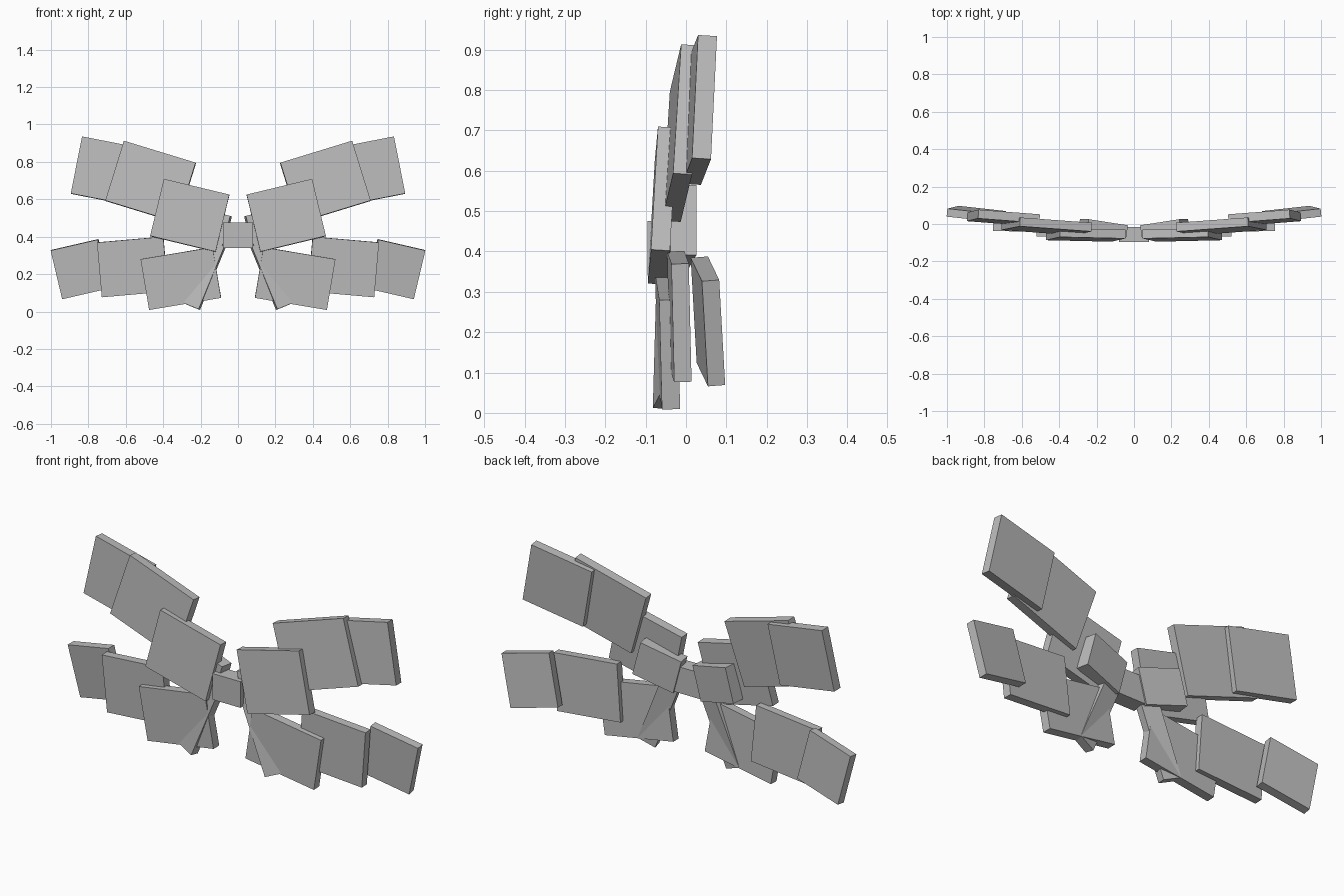
import bpy, bmesh
from math import sin, cos, radians
from mathutils import Vector

cube = bpy.data.objects.get("Cube")
if cube:
    bpy.data.objects.remove(cube, do_unlink=True)

grey = bpy.data.materials.new("plain_grey")
grey.use_nodes = True
tone = (0.5, 0.5, 0.5, 1)
grey.diffuse_color = tone
grey.node_tree.nodes["Principled BSDF"].inputs["Base Color"].default_value = tone


def plate(name, side, centre, size, roll, yaw, pitch):
    """Box hung behind the centre of its front face; yaw and pitch are slopes in y."""
    a = radians(roll)
    across = Vector((cos(a), yaw, sin(a))).normalized()
    up = Vector((-sin(a), pitch, cos(a)))
    up = (up - across * up.dot(across)).normalized()
    back = up.cross(across)
    width, height, depth = size
    bm = bmesh.new()
    bmesh.ops.create_cube(bm, size=1)
    for v in bm.verts:
        p = (Vector(centre) + across * v.co.x * width
             + back * (v.co.y + 0.5) * depth + up * v.co.z * height)
        v.co = (p.x * side, p.y, p.z)
    bmesh.ops.recalc_face_normals(bm, faces=bm.faces)
    mesh = bpy.data.meshes.new(name)
    bm.to_mesh(mesh)
    bm.free()
    mesh.materials.append(grey)
    bpy.context.collection.objects.link(bpy.data.objects.new(name, mesh))


# Wing parts: front centre, size, roll, yaw slope, pitch slope
parts = {
    "upper_inner_plate": ((0.258, -0.082, 0.515), (0.36, 0.314, 0.047), 13.5, 0.022, 0.055),
    "upper_middle_plate": ((0.468, -0.036, 0.695), (0.402, 0.335, 0.047), 17, 0.07, 0.06),
    "upper_outer_plate": ((0.70, 0.01, 0.752), (0.335, 0.311, 0.047), 11, 0.075, 0.048),
    "lower_inner_plate": ((0.306, -0.068, 0.176), (0.39, 0.275, 0.045), -9.5, 0.026, -0.025),
    "lower_middle_plate": ((0.564, -0.038, 0.238), (0.356, 0.294, 0.043), -5, 0.03, -0.024),
    "lower_outer_plate": ((0.845, 0.033, 0.225), (0.26, 0.268, 0.043), -13, 0.108, -0.056),
    "tail_fin": ((0.185, -0.068, 0.2), (0.096, 0.367, 0.045), 22, 0.2, 0.027),
    "shoulder_block": ((0.17, -0.055, 0.452), (0.22, 0.18, 0.065), 15, 0.15, 0.0),
}
for label, side in (("left", 1), ("right", -1)):
    for name, spec in parts.items():
        plate(label + "_" + name, side, *spec)

# Central body
plate("body", 1, (0, -0.095, 0.408), (0.16, 0.135, 0.08), 0, 0, 0)
